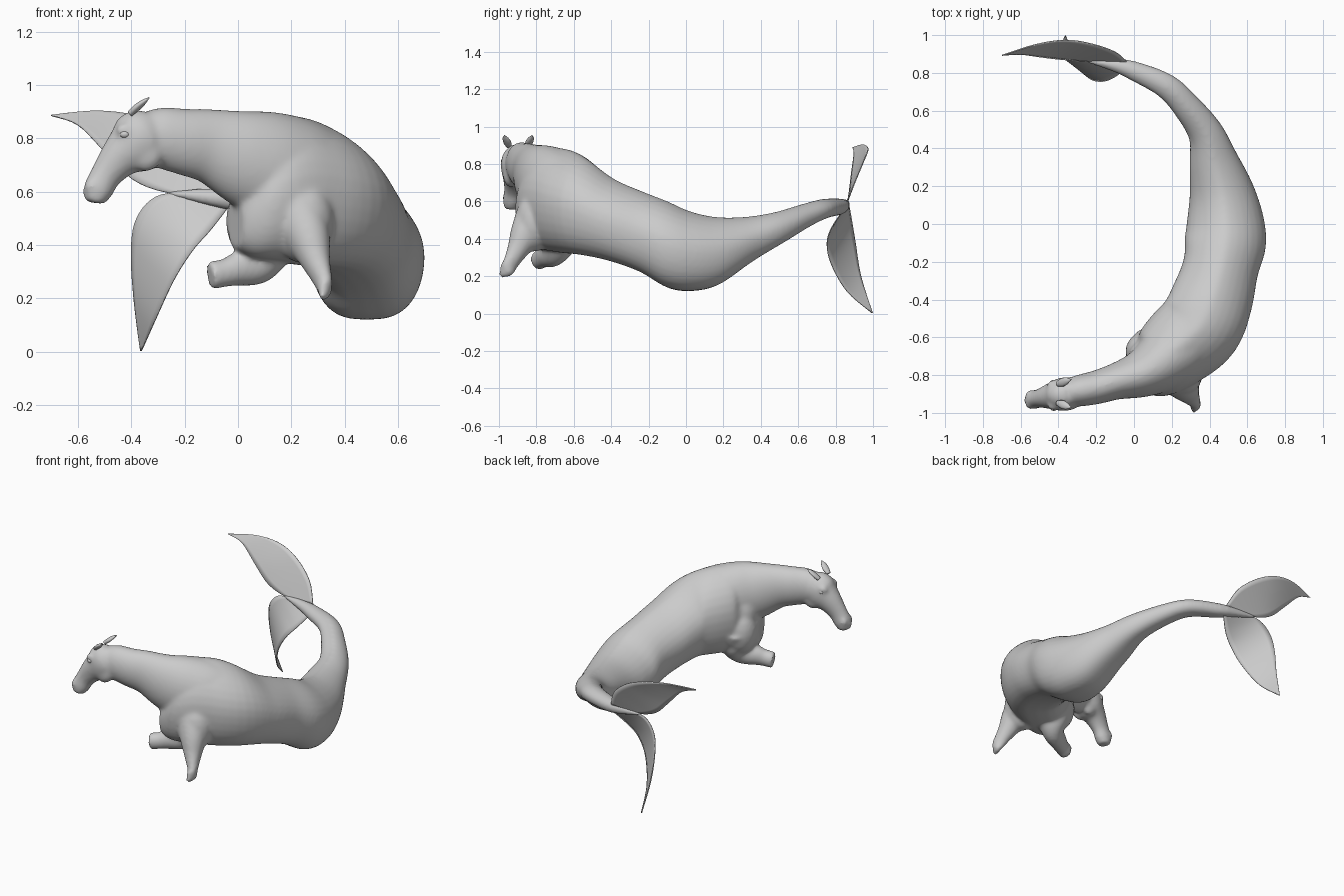
import bpy, bmesh, math
from mathutils import Vector

old = bpy.data.objects.get("Cube")
if old:
    bpy.data.objects.remove(old, do_unlink=True)

# single stone grey
grey = bpy.data.materials.new("stone grey")
grey.use_nodes = True
grey.diffuse_color = (0.6, 0.6, 0.6, 1)
grey.node_tree.nodes["Principled BSDF"].inputs["Base Color"].default_value = (0.6, 0.6, 0.6, 1)
Z = Vector((0, 0, 1))


def spline(rows, steps=5):
    """Catmull-Rom resampling of rows of numbers."""
    out = []
    for i in range(len(rows) - 1):
        a, b = rows[max(i - 1, 0)], rows[i]
        c, d = rows[i + 1], rows[min(i + 2, len(rows) - 1)]
        for s in range(steps):
            t = s / steps
            out.append([0.5 * (2 * q + (r - p) * t + (2 * p - 5 * q + 4 * r - u) * t * t
                               + (3 * q - p - 3 * r + u) * t ** 3)
                        for p, q, r, u in zip(a, b, c, d)])
    return out + [list(rows[-1])]


def loft(bm, rows, upright=False, sides=32):
    """Closed tube; each row is x, y, z, half width, half height.
    Upright tubes keep vertical rings with a narrower back and a fuller belly."""
    rows = spline(rows)
    rings = []
    for i, (x, y, z, w, h) in enumerate(rows):
        tangent = (Vector(rows[min(i + 1, len(rows) - 1)][:3]) - Vector(rows[max(i - 1, 0)][:3])).normalized()
        side = tangent.cross(Z).normalized()
        up = Z if upright else side.cross(tangent).normalized()
        ring = []
        for k in range(sides):
            a = 2 * math.pi * k / sides
            c, s = math.cos(a), math.sin(a)
            if upright:
                c = math.copysign(abs(c) ** (1.28 if s > 0 else 0.7), c)
            ring.append(bm.verts.new(Vector((x, y, z)) + side * w * c + up * h * s))
        rings.append(ring)
    for p, q in zip(rings, rings[1:]):
        for k in range(sides):
            n = (k + 1) % sides
            bm.faces.new((p[k], p[n], q[n], q[k]))
    bm.faces.new(rings[0][::-1])
    bm.faces.new(rings[-1])


def finish(bm, name):
    bmesh.ops.recalc_face_normals(bm, faces=bm.faces)
    mesh = bpy.data.meshes.new(name)
    bm.to_mesh(mesh)
    bm.free()
    mesh.materials.append(grey)
    mesh.shade_smooth()
    ob = bpy.data.objects.new(name, mesh)
    bpy.context.collection.objects.link(ob)
    return ob


def ball(bm, centre, size):
    made = bmesh.ops.create_uvsphere(bm, u_segments=20, v_segments=12, radius=1)["verts"]
    for v in made:
        v.co = Vector(centre) + Vector(c * s for c, s in zip(v.co, size))


bm = bmesh.new()
# fish body from tail tip to chest
loft(bm, [(-0.27, 0.87, 0.597, 0.010, 0.010), (-0.10, 0.84, 0.58, 0.036, 0.034), (0.0, 0.81, 0.572, 0.052, 0.045),
          (0.17, 0.73, 0.56, 0.067, 0.053), (0.28, 0.62, 0.517, 0.076, 0.068), (0.38, 0.48, 0.452, 0.095, 0.092),
          (0.425, 0.32, 0.388, 0.135, 0.130), (0.465, 0.16, 0.333, 0.175, 0.184), (0.483, 0.02, 0.334, 0.204, 0.214),
          (0.483, -0.10, 0.370, 0.216, 0.231), (0.459, -0.23, 0.435, 0.201, 0.217),
          (0.415, -0.39, 0.50, 0.217, 0.222), (0.35, -0.54, 0.57, 0.227, 0.258),
          (0.24, -0.645, 0.602, 0.217, 0.278), (0.13, -0.735, 0.605, 0.187, 0.265),
          (0.04, -0.775, 0.535, 0.14, 0.18), (-0.01, -0.795, 0.49, 0.085, 0.10)], upright=True)
# neck
loft(bm, [(0.30, -0.61, 0.62, 0.18, 0.22), (0.20, -0.69, 0.665, 0.175, 0.218), (0.11, -0.755, 0.70, 0.15, 0.204),
          (0.02, -0.80, 0.73, 0.122, 0.18), (-0.10, -0.835, 0.77, 0.096, 0.142),
          (-0.20, -0.865, 0.787, 0.089, 0.125), (-0.30, -0.885, 0.808, 0.082, 0.112),
          (-0.36, -0.90, 0.825, 0.062, 0.085)])
# head down to the muzzle
loft(bm, [(-0.31, -0.893, 0.85, 0.06, 0.078), (-0.345, -0.898, 0.817, 0.086, 0.110),
          (-0.385, -0.903, 0.775, 0.087, 0.113), (-0.44, -0.912, 0.73, 0.069, 0.081),
          (-0.495, -0.922, 0.662, 0.05, 0.060), (-0.527, -0.93, 0.60, 0.049, 0.056),
          (-0.535, -0.932, 0.558, 0.038, 0.038)])
# cheeks, brows and nostril wings on both sides of the head
for s in (-1, 1):
    ball(bm, (-0.345, -0.90 + s * 0.043, 0.748), (0.065, 0.036, 0.072))
    ball(bm, (-0.425, -0.907 + s * 0.057, 0.83), (0.035, 0.024, 0.028))
    ball(bm, (-0.55, -0.93 + s * 0.03, 0.62), (0.024, 0.02, 0.028))
# shoulder muscles, lower and upper
ball(bm, (0.072, -0.675, 0.49), (0.118, 0.11, 0.16))
ball(bm, (0.245, -0.81, 0.49), (0.115, 0.10, 0.16))
ball(bm, (0.07, -0.70, 0.60), (0.10, 0.09, 0.15))
ball(bm, (0.13, -0.79, 0.61), (0.15, 0.108, 0.17))
# outstretched left foreleg stump with a pointed end
loft(bm, [(0.20, -0.77, 0.55, 0.12, 0.14), (0.26, -0.85, 0.43, 0.085, 0.095), (0.292, -0.90, 0.34, 0.055, 0.06),
          (0.319, -0.94, 0.265, 0.032, 0.045), (0.325, -0.958, 0.235, 0.027, 0.044),
          (0.314, -0.992, 0.20, 0.013, 0.015)])
# folded right foreleg stump
loft(bm, [(0.10, -0.66, 0.50, 0.12, 0.13), (0.11, -0.67, 0.39, 0.10, 0.09), (0.075, -0.705, 0.325, 0.066, 0.072),
          (0.0, -0.745, 0.31, 0.054, 0.064), (-0.05, -0.77, 0.295, 0.046, 0.053), (-0.105, -0.79, 0.286, 0.046, 0.054)])
body = finish(bm, "body")
mod = body.modifiers.new("blend", 'REMESH')
mod.mode = 'VOXEL'
mod.voxel_size = 0.01
mod.use_smooth_shade = True
mod = body.modifiers.new("soften", 'SMOOTH')
mod.factor = 0.5
mod.iterations = 14


def fluke(name, edge_a, edge_b, cols=8):
    """Thin leaf spanned between two curved edges."""
    bm = bmesh.new()
    grid = []
    for a, b in zip(spline(edge_a), spline(edge_b)):
        a, b = Vector(a), Vector(b)
        grid.append([bm.verts.new(a.lerp(b, k / cols)) for k in range(cols + 1)])
    for p, q in zip(grid, grid[1:]):
        for k in range(cols):
            bm.faces.new((p[k], p[k + 1], q[k + 1], q[k]))
    ob = finish(bm, name)
    mod = ob.modifiers.new("thickness", 'SOLIDIFY')
    mod.thickness = 0.006
    mod.offset = 0


fluke("upper_fluke",
      [(-0.04, 0.86, 0.60), (-0.10, 0.91, 0.72), (-0.22, 0.952, 0.82), (-0.36, 0.973, 0.88),
       (-0.52, 0.95, 0.903), (-0.70, 0.893, 0.888)],
      [(-0.20, 0.86, 0.59), (-0.30, 0.865, 0.605), (-0.40, 0.873, 0.65), (-0.50, 0.885, 0.75),
       (-0.60, 0.898, 0.85), (-0.70, 0.893, 0.885)])
fluke("lower_fluke",
      [(-0.20, 0.86, 0.60), (-0.31, 0.87, 0.58), (-0.38, 0.885, 0.50), (-0.40, 0.905, 0.38),
       (-0.39, 0.935, 0.20), (-0.365, 0.997, 0.003)],
      [(-0.03, 0.84, 0.55), (-0.10, 0.78, 0.46), (-0.17, 0.755, 0.38), (-0.24, 0.775, 0.27),
       (-0.31, 0.86, 0.12), (-0.362, 0.995, 0.003)])

# ears and eyes
for side, s in (("left", -1), ("right", 1)):
    bm = bmesh.new()
    y = -0.897 + s * 0.05
    loft(bm, [(-0.405, y, 0.893, 0.014, 0.012), (-0.38, y + s * 0.008, 0.915, 0.022, 0.013),
              (-0.355, y + s * 0.018, 0.936, 0.017, 0.010), (-0.333, y + s * 0.024, 0.953, 0.002, 0.002)], sides=12)
    finish(bm, side + "_ear")
    bm = bmesh.new()
    ball(bm, (-0.425, -0.907 + s * 0.07, 0.815), (0.018, 0.012, 0.013))
    finish(bm, side + "_eye")
